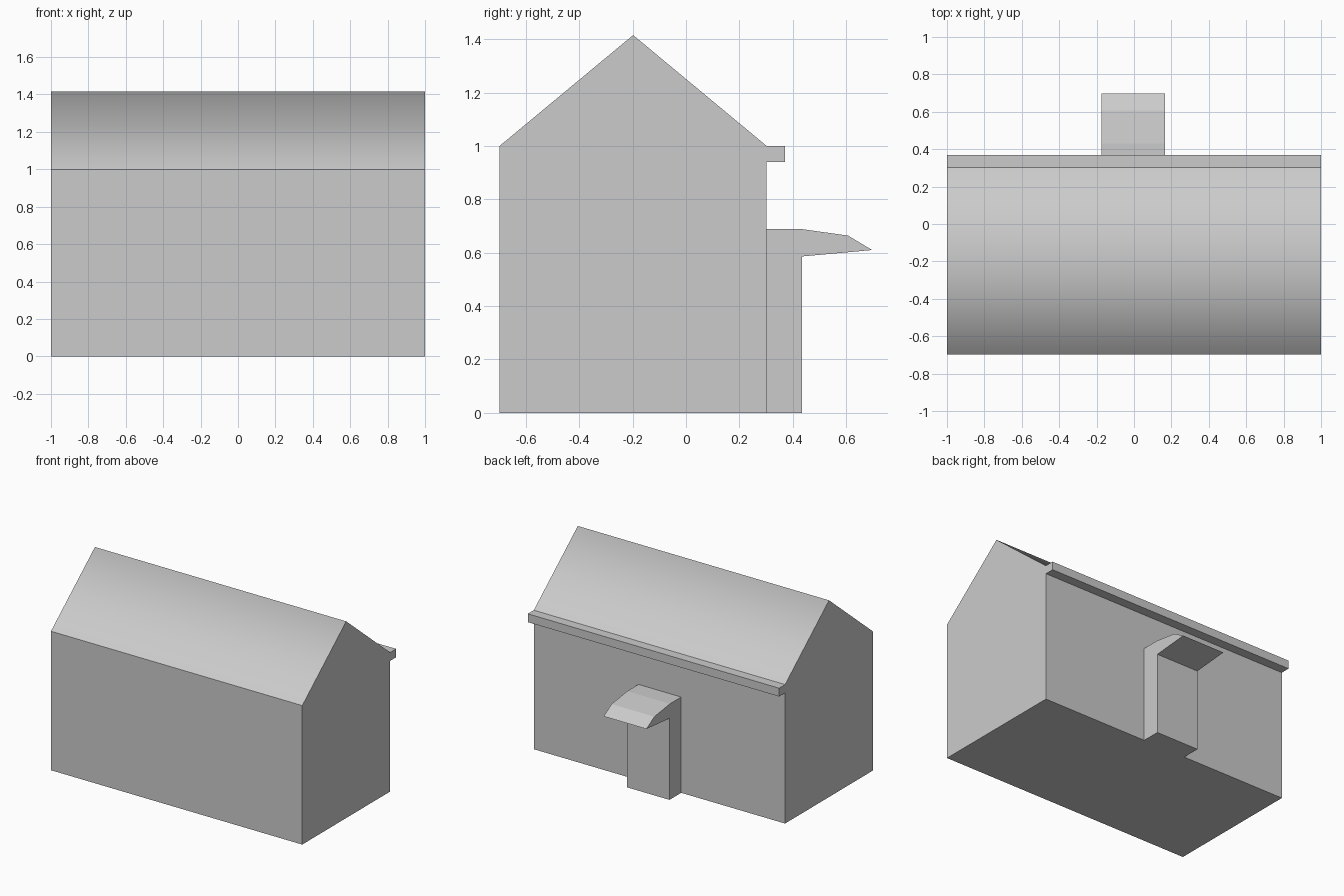
import bpy

if "Cube" in bpy.data.objects:
    bpy.data.objects.remove(bpy.data.objects["Cube"])


def extrude_profile(name, profile, x0, x1, smooth_edges=()):
    """Extrude a counter-clockwise (y, z) outline along x into a closed solid."""
    n = len(profile)
    verts = [(x, y, z) for x in (x0, x1) for y, z in profile]
    sides = [(i, i + n, (i + 1) % n + n, (i + 1) % n) for i in range(n)]
    caps = [tuple(reversed(range(n))), tuple(range(n, 2 * n))]
    mesh = bpy.data.meshes.new(name)
    # Outward winding: the outline runs counter-clockwise seen from +x
    mesh.from_pydata(verts, [], [tuple(reversed(f)) for f in sides] + caps)
    for i in smooth_edges:
        mesh.polygons[i].use_smooth = True
    mesh.update()
    obj = bpy.data.objects.new(name, mesh)
    bpy.context.collection.objects.link(obj)
    return obj


# House body with gable roof; the two slopes are shaded smoothly over the ridge
house = [(-0.695, 0), (0.305, 0), (0.305, 1.0), (-0.195, 1.415), (-0.695, 1.0)]
house = [(y - 0.003, z) for y, z in house]
extrude_profile("house_body", house, -1, 1, smooth_edges=(2, 3))

# Eave ledge along the back wall
ledge = [(0.302, 0.94), (0.37, 0.94), (0.37, 1.0), (0.302, 1.0)]
extrude_profile("eave_ledge", ledge, -1, 1)

# Entrance block with its sloping canopy
entrance = [(0.302, 0), (0.435, 0), (0.435, 0.586), (0.697, 0.61),
            (0.607, 0.664), (0.43, 0.689), (0.302, 0.689)]
extrude_profile("entrance_canopy", entrance, -0.173, 0.167)
